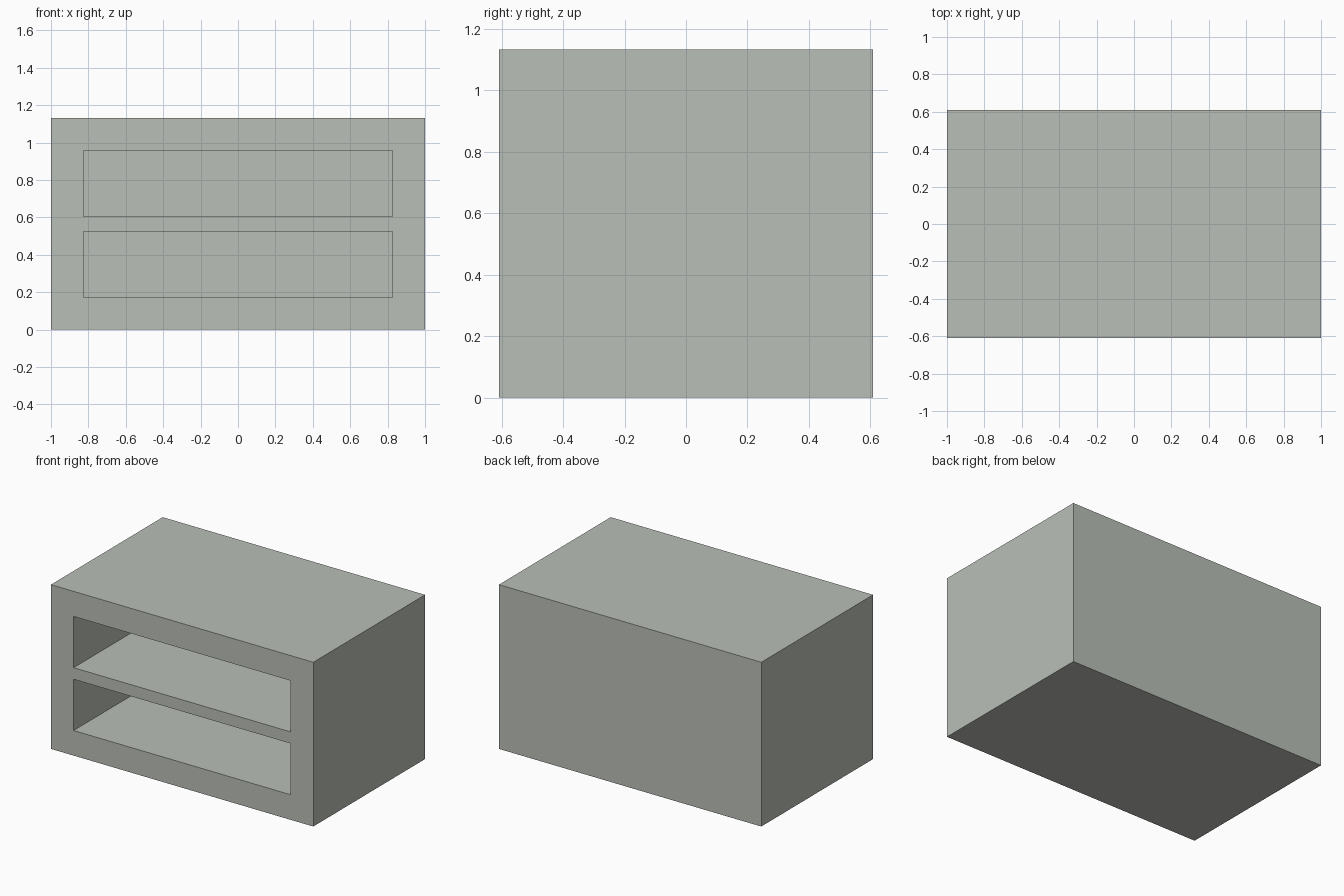
import bpy

default = bpy.data.objects.get("Cube")
if default:
    bpy.data.objects.remove(default, do_unlink=True)

WIDTH, DEPTH, HEIGHT = 2.0, 1.217, 1.132
WALL = 0.173          # thickness of sides, base, top and back
DIVIDER = 0.08        # shelf between the two openings
FRONT = -DEPTH / 2
OPENING = (HEIGHT - 2 * WALL - DIVIDER) / 2


def box(name, low, high):
    """Add a box spanning two opposite corners."""
    centre = [(a + b) / 2 for a, b in zip(low, high)]
    bpy.ops.mesh.primitive_cube_add(size=1, location=centre)
    obj = bpy.context.object
    obj.name = name
    obj.scale = [b - a for a, b in zip(low, high)]
    bpy.ops.object.transform_apply(location=True, rotation=False, scale=True)
    return obj


# Warm grey paint
colour = (0.49, 0.52, 0.475, 1)
paint = bpy.data.materials.new("pale_grey_green")
paint.use_nodes = True
paint.diffuse_color = colour
paint.node_tree.nodes["Principled BSDF"].inputs["Base Color"].default_value = colour

# Cabinet body
cabinet = box("cabinet_body", (-WIDTH / 2, FRONT, 0), (WIDTH / 2, -FRONT, HEIGHT))
cabinet.data.materials.append(paint)

# Two open compartments cut in from the front
for i, label in enumerate(("lower", "upper")):
    bottom = WALL + i * (OPENING + DIVIDER)
    cutter = box(label + "_compartment_cutter",
                 (-WIDTH / 2 + WALL, FRONT - 0.1, bottom),
                 (WIDTH / 2 - WALL, -FRONT - WALL, bottom + OPENING))
    cutter.data.materials.append(paint)
    cutter.hide_render = True
    cut = cabinet.modifiers.new(label + "_compartment", "BOOLEAN")
    cut.operation = "DIFFERENCE"
    cut.solver = "EXACT"
    cut.object = cutter
    bpy.context.view_layer.objects.active = cabinet
    bpy.ops.object.modifier_apply(modifier=cut.name)
    bpy.data.objects.remove(cutter, do_unlink=True)
